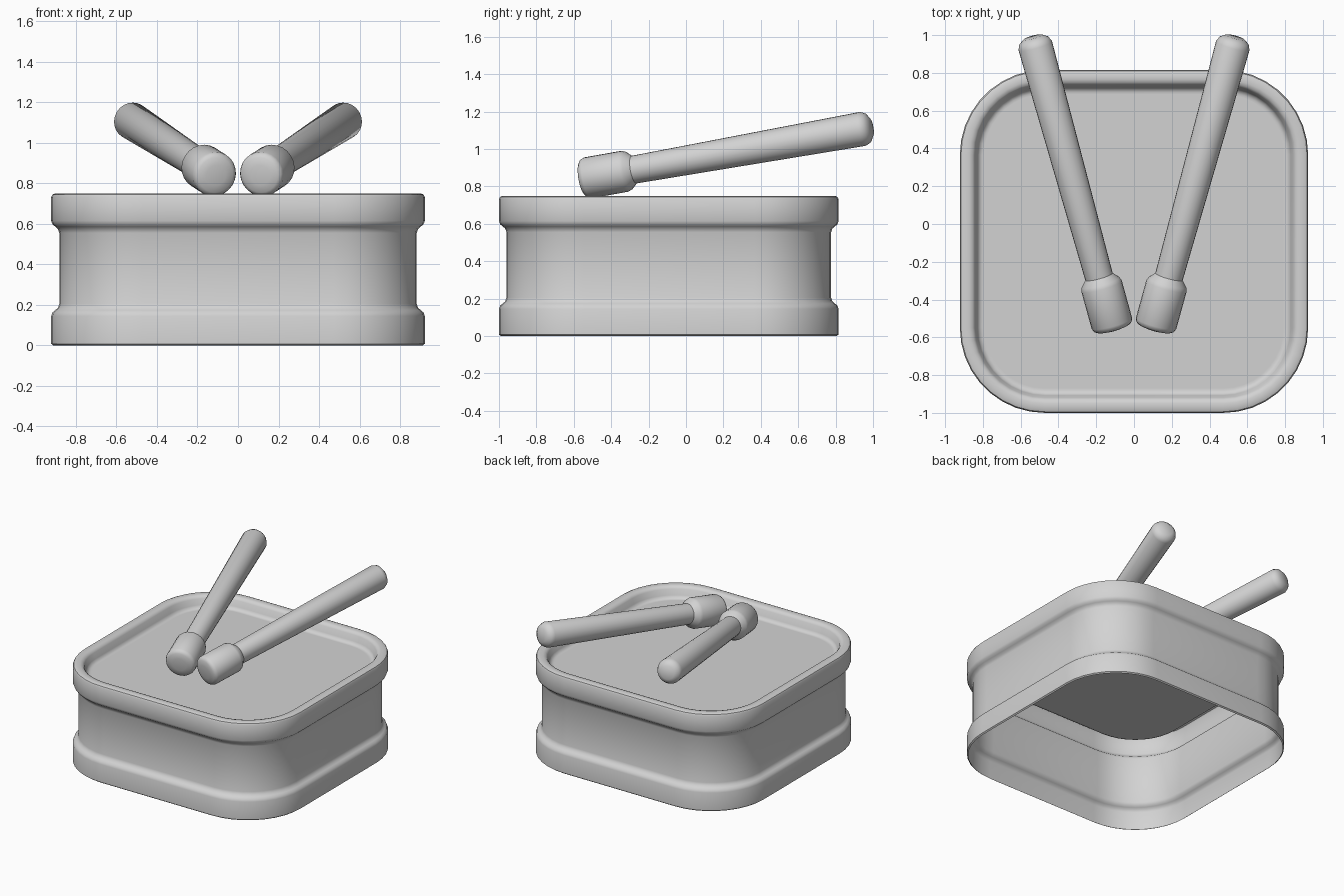
import bpy, bmesh, math
from mathutils import Vector

if "Cube" in bpy.data.objects:
    bpy.data.objects.remove(bpy.data.objects["Cube"])

grey = bpy.data.materials.new("mid grey")
grey.diffuse_color = (0.65, 0.65, 0.65, 1)
grey.use_nodes = True
grey.node_tree.nodes["Principled BSDF"].inputs["Base Color"].default_value = grey.diffuse_color


def skin(name, rings, cap_start, cap_end, angle):
    """Join equal rings of points into a skin, optionally closing the ends."""
    bm = bmesh.new()
    loops = [[bm.verts.new(p) for p in ring] for ring in rings]
    for a, b in zip(loops, loops[1:]):
        n = len(a)
        for i in range(n):
            j = (i + 1) % n
            bm.faces.new((a[i], a[j], b[j], b[i]))
    if cap_start:
        bm.faces.new(loops[0][::-1])
    if cap_end:
        bm.faces.new(loops[-1])
    mesh = bpy.data.meshes.new(name)
    bm.to_mesh(mesh)
    bm.free()
    mesh.materials.append(grey)
    obj = bpy.data.objects.new(name, mesh)
    bpy.context.collection.objects.link(obj)
    bpy.ops.object.select_all(action='DESELECT')
    obj.select_set(True)
    bpy.context.view_layer.objects.active = obj
    bpy.ops.object.shade_smooth_by_angle(angle=math.radians(angle))
    return obj


def rounded_rect(inset, z, hx=0.922, hy=0.908, r=0.45, cy=-0.092, steps=9):
    pts = []
    for k, (sx, sy) in enumerate([(1, 1), (-1, 1), (-1, -1), (1, -1)]):
        for i in range(steps + 1):
            a = math.radians(90 * (k + i / steps))
            pts.append((sx * (hx - r) + (r - inset) * math.cos(a),
                        cy + sy * (hy - r) + (r - inset) * math.sin(a), z))
    return pts


# Drum shell: open bottom, two hoops, waist, rounded rim and sunken head
profile = [(0.01, 0), (0, 0.008), (0, 0.145), (0.007, 0.163), (0.02, 0.174),
           (0.033, 0.185), (0.04, 0.205), (0.04, 0.555), (0.033, 0.575),
           (0.02, 0.586), (0.007, 0.597), (0, 0.615), (0, 0.732),
           (0.006, 0.744), (0.02, 0.75), (0.05, 0.75), (0.068, 0.745),
           (0.08, 0.73), (0.093, 0.688), (0.102, 0.672), (0.118, 0.665),
           (0.13, 0.665)]
skin("drum", [rounded_rect(d, z) for d, z in profile], False, True, 40)

# Drumsticks: turned profile (radius, distance from the tip)
stick = [(0.05, -0.008), (0.088, 0.0), (0.104, 0.01), (0.111, 0.028),
         (0.111, 0.235), (0.104, 0.255), (0.075, 0.288), (0.092, 1.575),
         (0.08, 1.602), (0.05, 1.622)]
for side, label in ((1, "right"), (-1, "left")):
    start = Vector((side * 0.11, -0.552, 0.841))
    turn = Vector((side * 0.276, 1, 0.178)).to_track_quat('Z', 'Y')
    rings = [[start + turn @ Vector((r * math.cos(a), r * math.sin(a), t))
              for a in (math.tau * i / 24 for i in range(24))]
             for r, t in stick]
    skin(label + "_drumstick", rings, True, True, 40)
